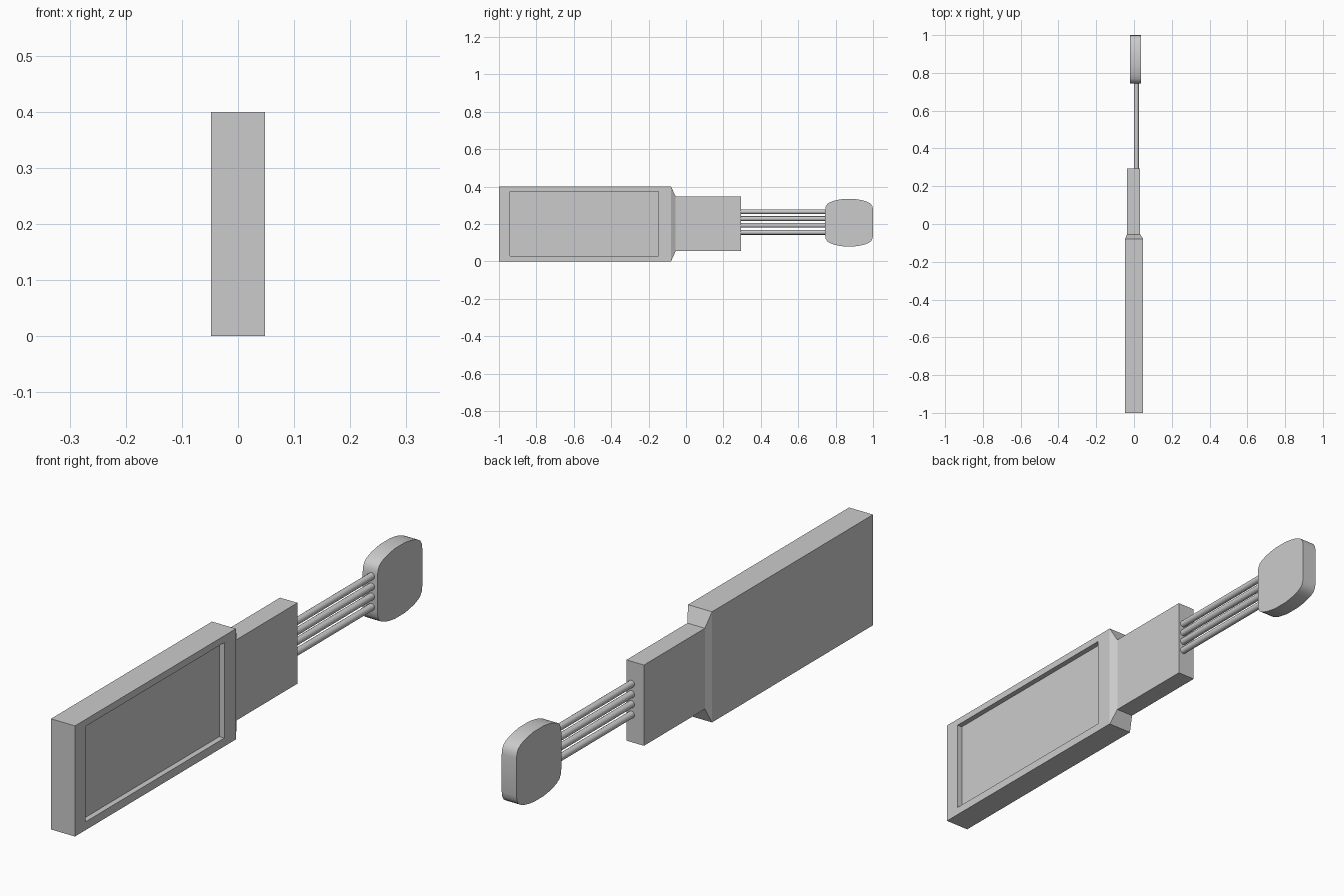
import bpy, bmesh
from mathutils import Vector, Matrix

if "Cube" in bpy.data.objects:
    bpy.data.objects.remove(bpy.data.objects["Cube"])


def finish(name, bm, smooth=False):
    bmesh.ops.recalc_face_normals(bm, faces=bm.faces)
    mesh = bpy.data.meshes.new(name)
    bm.to_mesh(mesh)
    bm.free()
    obj = bpy.data.objects.new(name, mesh)
    bpy.context.collection.objects.link(obj)
    if smooth:
        bpy.ops.object.select_all(action='DESELECT')
        obj.select_set(True)
        bpy.context.view_layer.objects.active = obj
        bpy.ops.object.shade_smooth_by_angle(angle=0.6)
    return obj


# Body and neck: rectangular sections lofted along y (y, x0, x1, z0, z1)
sections = [
    (-1.0, -0.048, 0.048, 0.0, 0.4),
    (-0.08, -0.048, 0.048, 0.0, 0.4),
    (-0.055, -0.037, 0.033, 0.055, 0.347),
    (0.293, -0.037, 0.033, 0.055, 0.347),
]
bm = bmesh.new()
rings = [[bm.verts.new((x, y, z)) for x, z in ((x0, z0), (x1, z0), (x1, z1), (x0, z1))]
         for y, x0, x1, z0, z1 in sections]
bm.faces.new(rings[0])
bm.faces.new(rings[-1])
for a, b in zip(rings, rings[1:]):
    for i in range(4):
        j = (i + 1) % 4
        face = bm.faces.new((a[i], a[j], b[j], b[i]))
        if a is rings[0] and i == 1:
            side = face
bmesh.ops.recalc_face_normals(bm, faces=bm.faces)

# Sunken label panel on the +x side
bmesh.ops.inset_individual(bm, faces=[side], thickness=0.025)
for v in side.verts:
    v.co.y = -0.94 if v.co.y < -0.5 else -0.147
    v.co.z = 0.03 if v.co.z < 0.2 else 0.375
floor = bmesh.ops.extrude_discrete_faces(bm, faces=[side])['faces'][0]
bmesh.ops.translate(bm, verts=floor.verts, vec=(-0.02, 0, 0))
finish("body", bm)

# Four round wires between neck and end cap
for n, z in enumerate((0.155, 0.193, 0.229, 0.266), 1):
    bm = bmesh.new()
    bmesh.ops.create_cone(bm, cap_ends=True, segments=16, radius1=0.0125,
                          radius2=0.0125, depth=0.46)
    bm.transform(Matrix.Translation((0.013, 0.523, z)) @ Matrix.Rotation(1.5707963, 4, 'X'))
    finish(f"wire_{n}", bm, smooth=True)

# End cap: softly bulged outline, one quarter mirrored into four
quarter = [(0.128, 0.068), (0.125, 0.086), (0.117, 0.1), (0.103, 0.109),
           (0.082, 0.117), (0.055, 0.123), (0.028, 0.127)]
top = quarter + [(-y, z) for y, z in reversed(quarter)]
outline = top + [(-y, -z) for y, z in top]
bm = bmesh.new()
face = bm.faces.new([bm.verts.new((-0.022, 0.872 + y, 0.207 + z)) for y, z in outline])
ext = bmesh.ops.extrude_face_region(bm, geom=[face], use_keep_orig=True)
bmesh.ops.translate(bm, vec=Vector((0.059, 0, 0)),
                    verts=[v for v in ext['geom'] if isinstance(v, bmesh.types.BMVert)])
finish("end_cap", bm, smooth=True)
